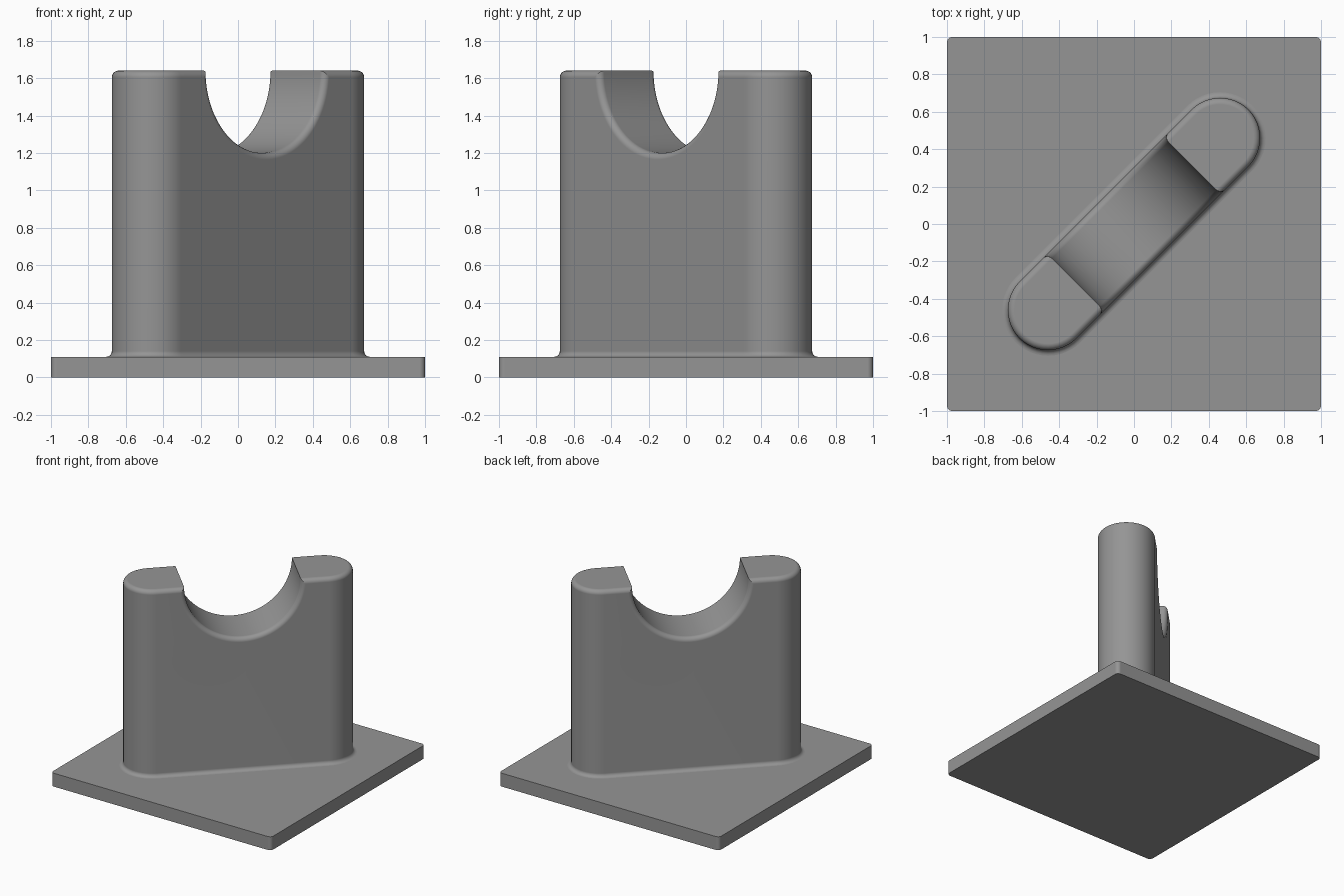
import bpy, bmesh, math

if "Cube" in bpy.data.objects:
    bpy.data.objects.remove(bpy.data.objects["Cube"])

R_END = 0.215      # half thickness of the wall
HALF = 0.65        # distance from centre to each round end's axis
TOP, PLATE = 1.64, 0.11
R_SADDLE, FILLET = 0.44, 0.035

grey = bpy.data.materials.new("plain grey")
grey.diffuse_color = (0.30, 0.30, 0.30, 1)
grey.use_nodes = True
grey.node_tree.nodes["Principled BSDF"].inputs["Base Color"].default_value = grey.diffuse_color


def make_object(name, bm):
    bmesh.ops.recalc_face_normals(bm, faces=bm.faces[:])
    mesh = bpy.data.meshes.new(name)
    bm.to_mesh(mesh)
    bm.free()
    mesh.materials.append(grey)
    ob = bpy.data.objects.new(name, mesh)
    bpy.context.collection.objects.link(ob)
    return ob


def loft(rings):
    """Closed solid through a stack of equal point rings."""
    bm = bmesh.new()
    vs = [[bm.verts.new(p) for p in ring] for ring in rings]
    n = len(vs[0])
    for a, b in zip(vs, vs[1:]):
        for i in range(n):
            j = (i + 1) % n
            bm.faces.new((a[i], a[j], b[j], b[i]))
    bm.faces.new(vs[0])
    bm.faces.new(vs[-1])
    return bm


def slot_ring(r, z, n=24):
    pts = []
    for side in (1, -1):
        for i in range(n + 1):
            a = -math.pi / 2 + math.pi * i / n
            pts.append((side * (HALF + r * math.cos(a)), side * r * math.sin(a), z))
    return pts


def smooth(ob):
    bpy.ops.object.select_all(action='DESELECT')
    ob.select_set(True)
    bpy.context.view_layer.objects.active = ob
    bpy.ops.object.shade_smooth_by_angle(angle=math.radians(35))
    wn = ob.modifiers.new("weighted normals", 'WEIGHTED_NORMAL')
    wn.keep_sharp = True


# Base plate with small rounded corners
corner = 0.03
outline = []
for k, (sx, sy) in enumerate(((1, 1), (-1, 1), (-1, -1), (1, -1))):
    for i in range(7):
        a = math.pi / 2 * (k + i / 6)
        outline.append((sx * (1 - corner) + corner * math.cos(a),
                        sy * (1 - corner) + corner * math.sin(a)))
plate = make_object("base_plate", loft([[(x, y, z) for x, y in outline] for z in (0, PLATE)]))
smooth(plate)

# Upright wall with a concave flare where it meets the plate
f = 0.03
rings = [slot_ring(R_END + f, PLATE - 0.01)]
for i in range(7):
    a = math.pi / 2 * i / 6
    rings.append(slot_ring(R_END + f * (1 - math.sin(a)), PLATE + f * (1 - math.cos(a))))
rings.append(slot_ring(R_END, TOP))
wall = make_object("saddle_wall", loft(rings))

# U-shaped cutter for the saddle
arc = [(R_SADDLE * math.cos(math.pi * i / 48), TOP - R_SADDLE * math.sin(math.pi * i / 48))
       for i in range(49)]
arc += [(-R_SADDLE, 2), (R_SADDLE, 2)]
cutter = make_object("saddle_cutter", loft([[(x, y, z) for x, z in arc] for y in (-0.5, 0.5)]))
cutter.hide_render = True
cut = wall.modifiers.new("saddle", 'BOOLEAN')
cut.operation, cut.solver, cut.object = 'DIFFERENCE', 'EXACT', cutter
bpy.context.view_layer.objects.active = wall
bpy.ops.object.modifier_apply(modifier=cut.name)
bpy.data.objects.remove(cutter)

# Round the rim where the side meets the top and the saddle
bm = bmesh.new()
bm.from_mesh(wall.data)
bmesh.ops.remove_doubles(bm, verts=bm.verts[:], dist=1e-5)
bm.normal_update()


def is_upper(face):
    c, n = face.calc_center_median(), face.normal
    return n.z > 0.9 or (c.z > 1 and abs(n.y) < 0.05 and abs(c.x) < R_SADDLE + 0.01)


rim = [e for e in bm.edges if len(e.link_faces) == 2
       and min(v.co.z for v in e.verts) > 1
       and is_upper(e.link_faces[0]) != is_upper(e.link_faces[1])]
bmesh.ops.bevel(bm, geom=rim, offset=FILLET, offset_type='OFFSET', segments=5,
                profile=0.5, affect='EDGES', clamp_overlap=False)
bm.to_mesh(wall.data)
bm.free()
wall.rotation_euler.z = math.pi / 4
smooth(wall)
